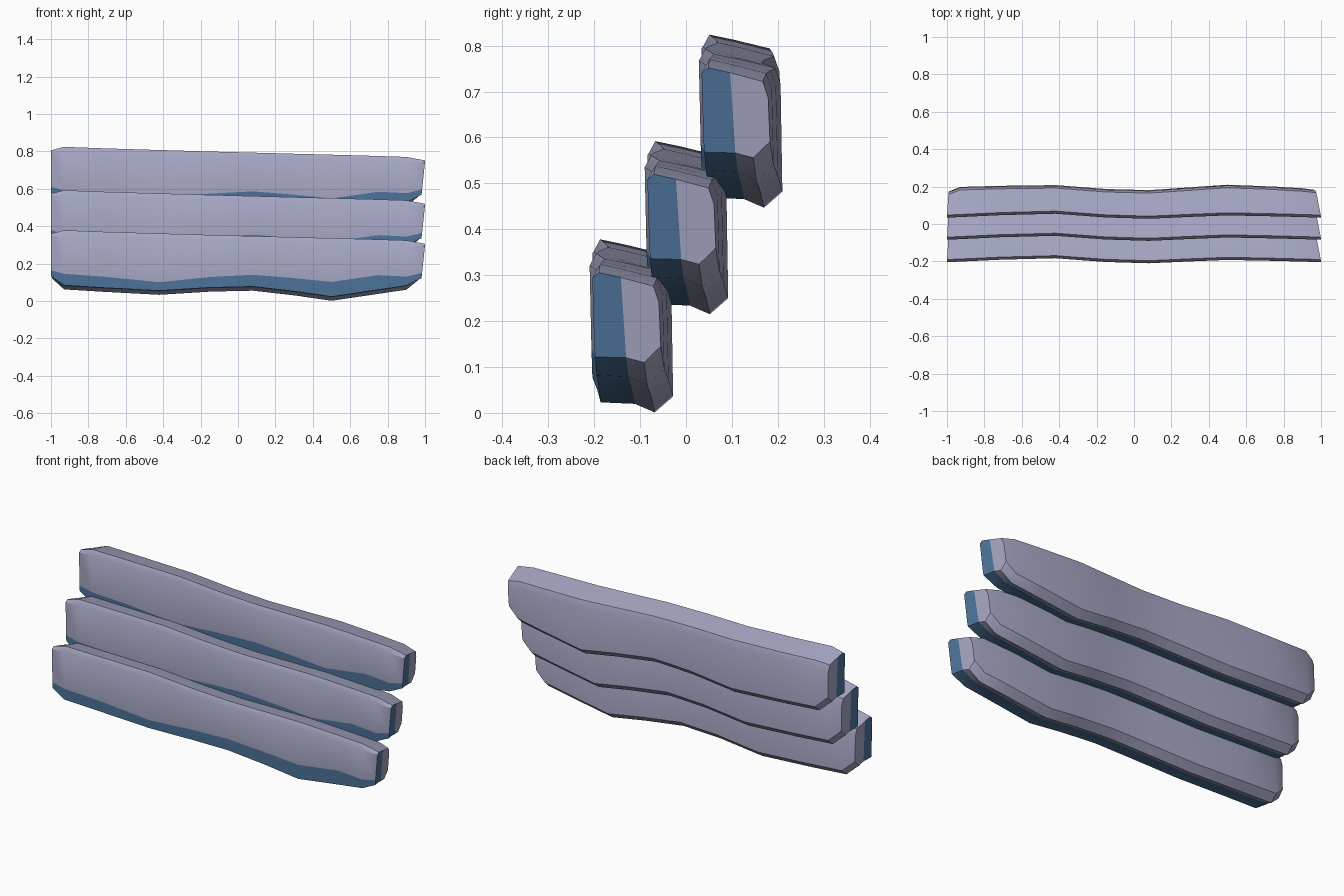
import bpy, bmesh

if "Cube" in bpy.data.objects:
    bpy.data.objects.remove(bpy.data.objects["Cube"])

# Two flat colours: pale lilac grey, and blue on the lower front edges and ends
def material(name, rgb):
    m = bpy.data.materials.new(name)
    m.diffuse_color = (*rgb, 1)
    m.use_nodes = True
    m.node_tree.nodes["Principled BSDF"].inputs["Base Color"].default_value = m.diffuse_color
    return m

GREY = material("lilac_grey", (0.38, 0.385, 0.55))
BLUE = material("slate_blue", (0.075, 0.175, 0.33))

# Stations along the plank: x, front y, back y, top z, lowest z, height of blue, slant of end
STATIONS = [
    (-1.00, -0.200, -0.065, 0.360, 0.120, 0.165, 0.06),
    (-0.93, -0.197, -0.040, 0.378, 0.062, 0.145, 0.0),
    (-0.72, -0.187, -0.034, 0.370, 0.049, 0.130, 0.0),
    (-0.42, -0.179, -0.030, 0.361, 0.033, 0.100, 0.0),
    (-0.15, -0.199, -0.051, 0.353, 0.050, 0.128, 0.0),
    (0.08, -0.206, -0.057, 0.347, 0.055, 0.140, 0.0),
    (0.30, -0.196, -0.042, 0.341, 0.030, 0.122, 0.0),
    (0.50, -0.188, -0.028, 0.336, 0.001, 0.102, 0.0),
    (0.75, -0.193, -0.038, 0.329, 0.038, 0.138, 0.0),
    (0.90, -0.197, -0.047, 0.324, 0.060, 0.130, 0.0),
    (1.00, -0.200, -0.055, 0.306, 0.110, 0.150, -0.17),
]

def section(x, yf, yb, top, low, blue, slant):
    """Cross-section, from the top front corner down and round to the top middle."""
    w = yb - yf
    tip = 0.012 if slant else 0.026
    foot = 0.012 if slant else 0.022
    pts = [
        (yf + 0.010, top),
        (yf - 0.004, top - tip),
        (yf, blue),
        (yf + 0.002, low + foot),
        (yf + 0.48 * w, low + foot * 0.85),
        (yf + 0.75 * w, low),
        (yb, low + 0.035),
        (yb - 0.004, top - 0.065),
        (yb - 0.016, top - 0.030),
        (yf + 0.40 * w, top - 0.011),
    ]
    out = []
    for y, z in pts:
        dx = slant * (y - yf)
        if slant < 0:                      # right end leans in toward its foot
            dx -= 0.10 * max(0.0, top - z)
        out.append((min(1.0, max(-1.0, x + dx)), y, z))
    return out

def plank(name, dy, dz):
    bm = bmesh.new()
    rings = [[bm.verts.new((x, y + dy, z + dz)) for x, y, z in section(*s)]
             for s in STATIONS]
    n = len(rings[0])
    # long sides, blue round the lower front edge
    for a, b in zip(rings, rings[1:]):
        for i in range(n):
            j = (i + 1) % n
            f = bm.faces.new((a[i], a[j], b[j], b[i]))
            f.material_index = 1 if i in (2, 3) else 0
    # end caps, front half blue
    for r in (rings[0], rings[-1]):
        bm.faces.new([r[i] for i in (9, 0, 1, 2, 3, 4)]).material_index = 1
        bm.faces.new([r[i] for i in (9, 4, 5, 6, 7, 8)]).material_index = 0
    bmesh.ops.recalc_face_normals(bm, faces=bm.faces)
    mesh = bpy.data.meshes.new(name)
    bm.to_mesh(mesh)
    bm.free()
    mesh.materials.append(GREY)
    mesh.materials.append(BLUE)
    ob = bpy.data.objects.new(name, mesh)
    bpy.context.collection.objects.link(ob)
    bpy.ops.object.select_all(action='DESELECT')
    ob.select_set(True)
    bpy.context.view_layer.objects.active = ob
    bpy.ops.object.shade_smooth_by_angle(angle=0.6)

# Three overlapping planks stepping up and back
plank("lower_plank", 0.0, 0.0)
plank("middle_plank", 0.12, 0.214)
plank("upper_plank", 0.238, 0.446)
